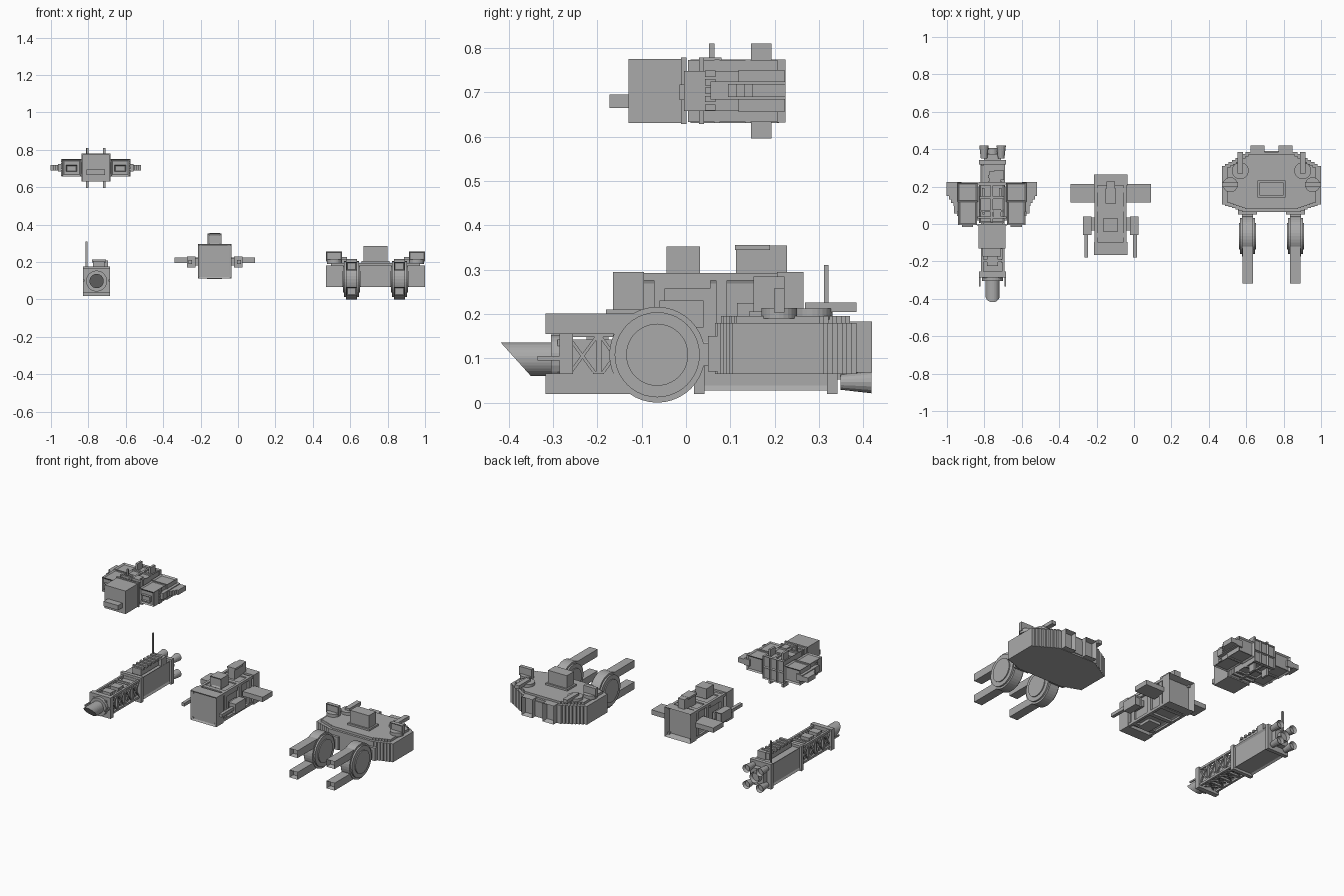
import bpy, bmesh
from math import pi, sin, cos
from mathutils import Vector, Matrix

if "Cube" in bpy.data.objects:
    bpy.data.objects.remove(bpy.data.objects["Cube"])

UNIT = 0.01  # parts are measured in hundredths
grey = bpy.data.materials.new("hull_grey")
grey.use_nodes = True
grey.diffuse_color = (0.4, 0.4, 0.4, 1)
grey.node_tree.nodes["Principled BSDF"].inputs["Base Color"].default_value = (0.4, 0.4, 0.4, 1)

FRONT, BACK = Vector((0, -1, 0)), Vector((0, 1, 0))
UP, DOWN = Vector((0, 0, 1)), Vector((0, 0, -1))
OUT = Vector((1, 0, 0))


class Ship:
    """Places named parts around a ship's own centre line."""

    def __init__(self, prefix, centre):
        self.prefix, self.centre = prefix, centre

    def finish(self, name, bm):
        bmesh.ops.recalc_face_normals(bm, faces=bm.faces)
        bm.transform(Matrix.Scale(UNIT, 4) @ Matrix.Translation((self.centre, 0, 0)))
        mesh = bpy.data.meshes.new(name)
        bm.to_mesh(mesh)
        bm.free()
        mesh.materials.append(grey)
        obj = bpy.data.objects.new(f"{self.prefix}_{name}", mesh)
        bpy.context.collection.objects.link(obj)
        return obj

    def box(self, name, at, size, recess=(), border=1, depth=1):
        """Box, with sunken panels on the faces looking along recess."""
        bm = bmesh.new()
        bmesh.ops.create_cube(bm, size=1)
        bm.transform(Matrix.Translation(at) @ Matrix.Diagonal((*size, 1)))
        bm.normal_update()
        for way in recess:
            face = max(bm.faces, key=lambda f: f.normal.dot(way) + f.calc_center_median().dot(way) * UNIT)
            bmesh.ops.inset_region(bm, faces=[face], thickness=border)
            bmesh.ops.translate(bm, verts=face.verts, vec=way * -depth)
            bm.normal_update()
        return self.finish(name, bm)

    def pair(self, name, at, size, recess=(), **kw):
        for side, s in (("left", 1), ("right", -1)):
            ways = [Vector((w.x * s, w.y, w.z)) for w in recess]
            self.box(f"{side}_{name}", (at[0] * s, at[1], at[2]), size, ways, **kw)

    def tube(self, name, at, radius, length, axis="y", sides=24, tip=None, bore=0, depth=2):
        """Cylinder; positive y, x or z end may be bored out."""
        bm = bmesh.new()
        bmesh.ops.create_cone(bm, cap_ends=True, segments=sides, radius1=radius,
                              radius2=radius if tip is None else tip, depth=length)
        bm.normal_update()
        if bore:
            cap = max(bm.faces, key=lambda f: f.normal.z)
            bmesh.ops.inset_region(bm, faces=[cap], thickness=bore)
            bmesh.ops.translate(bm, verts=cap.verts, vec=(0, 0, -depth))
        turn = {"z": Matrix(), "y": Matrix.Rotation(-pi / 2, 4, "X"),
                "x": Matrix.Rotation(pi / 2, 4, "Y")}[axis]
        bm.transform(Matrix.Translation(at) @ turn)
        return self.finish(name, bm)

    def prism(self, name, outline, low, high):
        bm = bmesh.new()
        face = bm.faces.new([bm.verts.new((x, y, low)) for x, y in outline])
        top = bmesh.ops.extrude_face_region(bm, geom=[face])["geom"]
        bmesh.ops.translate(bm, vec=(0, 0, high - low),
                            verts=[v for v in top if isinstance(v, bmesh.types.BMVert)])
        return self.finish(name, bm)

    def brace(self, name, a, b, width):
        """Square strut between two points."""
        a, b = Vector(a), Vector(b)
        bm = bmesh.new()
        bmesh.ops.create_cube(bm, size=1)
        turn = (b - a).to_track_quat("Z", "X").to_matrix().to_4x4()
        bm.transform(Matrix.Translation((a + b) / 2) @ turn
                     @ Matrix.Diagonal((width, width, (b - a).length, 1)))
        return self.finish(name, bm)


# Long truss ship
s = Ship("truss_ship", -75.6)
s.box("rear_body", (0, 18, 9.7), (13, 32, 14), [UP, DOWN, OUT, -OUT], border=1.6, depth=0.7)
for y in (3, 33):
    s.box("body_collar", (0, y, 9.7), (14.4, 2.4, 15.6))
s.box("engine_block", (0, 35.5, 9.7), (9, 4, 9))
s.tube("main_engine", (0, 38, 9.7), 3.2, 5, bore=0.6)
for x in (-4.6, 4.6):
    for z in (4.6, 14.8):
        s.tube("engine_nozzle", (x, 38.4, z), 1.7, 7, tip=2.5, sides=16, bore=0.5)
s.box("roof_module", (1.2, 17, 18.5), (6, 22, 4))
for i in range(6):
    s.box("roof_fin", (1.2, 8 + i * 3.5, 20.5), (7.5, 1.6, 1.4))
s.box("roof_locker", (3.4, 26, 18.5), (5.5, 5, 4.5))
s.box("antenna", (-5.4, 31.6, 24), (1, 1, 14))
s.box("truss_core", (0, -13, 10.5), (9.5, 32, 7.5))
for x in (-5.6, 5.6):
    for z in (5.5, 15.5):
        s.box("truss_rail", (x, -12.5, z), (1.3, 31, 1.3))
for i in range(5):
    y = -27 + i * 7.3
    for z in (5.5, 15.5):
        s.box("truss_rung", (0, y, z), (12, 1.2, 1.2))
    for x in (-5.6, 5.6):
        s.box("truss_post", (x, y, 10.5), (1.2, 1.2, 10))
        if i < 4:
            s.brace("side_brace", (x, y, 5.5), (x, y + 7.3, 15.5), 0.7)
            s.brace("side_brace", (x, y, 15.5), (x, y + 7.3, 5.5), 0.7)
    if i < 4:
        s.brace("belly_brace", (-5.6, y, 5.5), (5.6, y + 7.3, 5.5), 0.7)
        s.brace("belly_brace", (5.6, y, 5.5), (-5.6, y + 7.3, 5.5), 0.7)
for y in (-12, -20):
    s.box("truss_tank", (0, y, 15), (6, 5, 2.5))
s.box("front_collar", (0, -27, 10), (14.4, 3, 13))
s.tube("nose_ring", (0, -29, 9.8), 5.6, 3)
s.pair("sensor_blade", (6.8, -30, 10), (0.8, 7, 1))
nose = s.tube("slanted_nose", (0, -33, 9.8), 3.8, 10, sides=32)
for v in nose.data.vertices:  # slope the front cap so the top reaches furthest
    if v.co.y < -0.35:
        v.co.y -= (v.co.z - 0.06) * 0.9 - 0.03

# Square gunboat
s = Ship("gunboat", -12.5)
s.box("main_hull", (0, 4, 20.3), (15, 36, 16), [OUT, -OUT, DOWN], border=2, depth=0.6)
s.box("front_block", (0, -13, 20.3), (18, 7, 18.4), [FRONT], border=1.4, depth=0.6)
s.box("rear_nozzle", (0, 23.5, 20.3), (18, 6, 18.4), [BACK], border=1.4, depth=4)
for y in (-6, 8, 18):
    s.box("hull_rib", (0, y, 20.3), (16.6, 2.5, 17.4))
for x in (-7.8, 7.8):
    for z in (12.2, 28.4):
        s.box("hull_rail", (x, 4, z), (1.6, 40, 1.6))
s.pair("hull_panel", (7.6, 0, 26.8), (1.4, 11, 2.2))
s.box("forward_turret", (0, -0.6, 32), (7.5, 7.5, 6.4), [FRONT], border=1.4, depth=0.6)
s.box("rear_tower", (0, 17, 32), (4.5, 11.5, 7))
s.box("tower_cap", (0, 15, 35), (5.6, 8, 1.2))
s.pair("wing", (14.5, 16.5, 21), (14, 10, 3))
s.pair("gun_mount", (9.6, 0, 20), (2.6, 7, 4))
s.pair("gun_pod", (12.6, -1, 20), (4.6, 10, 6), [BACK], border=0.9, depth=0.6)
s.pair("gun_barrel", (13, -11, 20), (2, 14, 2))
s.box("belly_plate", (0, -2, 11.8), (8, 10, 1.6))

# Broad twin-wheel carrier
s = Ship("carrier", 73.5)


def stairs(a, b, n=7):
    """Stepped line from a to b."""
    points = []
    for i in range(n):
        x = a[0] + (b[0] - a[0]) * (i + 1) / n
        y = a[1] + (b[1] - a[1]) * i / n
        points += [(x, y), (x, y + (b[1] - a[1]) / n)]
    return [a] + points


half = stairs((14, 6.5), (26.5, 11)) + stairs((26.5, 31), (14, 38.5))
hull = half + [(-x, y) for x, y in reversed(half)]
s.prism("hull", hull, 6.5, 18)
s.prism("deck", [(x * 0.9, 2 + y * 0.91) for x, y in hull], 18, 19.5)
s.box("bridge", (0, 18.7, 23.5), (13, 7, 10))
s.box("bridge_foot", (0, 18.7, 19.8), (15, 9, 1.6))
s.pair("rear_exhaust", (7.4, 38, 12.5), (7.5, 8, 11.5), [BACK], border=1.2, depth=3)
s.box("rear_block", (0, 37, 12), (8, 4, 9))
for side in (-1, 1):
    # Deck turrets
    s.tube("dish_base", (side * 22, 21, 20.2), 4, 2.4, axis="z")
    s.box("dish_plate", (side * 22.2, 21, 23), (8.6, 2.4, 5.4), [FRONT], border=0.8, depth=0.5)
    s.tube("gun_base", (side * 16.7, 28.5, 20), 4.5, 2.4, axis="z")
    s.box("deck_gun", (side * 16.7, 32.7, 21.5), (3, 11.6, 2.2))
    # Wheels with stepped rims
    x = side * 12.8
    for name, radius, width in (("rim", 10.8, 6), ("disc", 9.6, 8), ("hub", 7, 9.2)):
        s.tube("wheel_" + name, (x, -6.5, 10.8), radius, width, axis="x", sides=40)
    s.box("wheel_arm", (x, 4, 10.8), (6, 14, 5))
    s.box("arm_socket", (x, 7, 11), (10, 4, 8))
    for z in (4.3, 17.8):
        s.box("cannon", (x, -18.5, z), (5.6, 26.5, 4.6), [FRONT], border=0.8, depth=3)

# High-flying freighter
s = Ship("freighter", -76)
s.box("front_hold", (0, -6.5, 70.3), (14.4, 13, 14.4))
s.box("chin_nose", (0, -13, 68), (10, 8.5, 3))
for y in (-0.5, 3.5):
    s.box("hull_ring", (0, y, 70.4), (15.4, 1.2, 15))
s.box("rear_hold", (0, 11, 70.3), (13.6, 21, 14), [UP, DOWN], border=1.2, depth=0.8)
for y in (7, 14):
    for z in (63.5, 77):
        s.box("hold_beam", (0, y, z), (13, 1.2, 0.9))
for z in (63.5, 77):
    s.box("hold_spine", (0, 11, z), (1.2, 20, 0.9))
for x in (-4.8, 0, 4.8):
    for z in (66.8, 73.9):
        s.box("rear_window", (x, 21.5, z), (4.8, 2, 7.1), [BACK], border=0.7, depth=1.2)
s.pair("side_pod", (13, 6, 70.3), (10, 13, 9), [FRONT, UP, DOWN], border=1.2, depth=0.6)
s.pair("pod_nozzle", (13, 0, 70), (6, 3, 3.5), [FRONT], border=0.7, depth=0.5)
s.pair("pod_rear", (13, 17, 70.3), (11, 10.4, 9.4), [BACK, UP, DOWN], border=1.2, depth=0.8)
s.pair("pod_joint", (7.6, 11, 70.3), (2, 18, 6))
s.pair("wing_root", (18.2, 14, 70.4), (4, 17, 4))
for i in range(4):
    s.pair("wing_step", (19.5 + i * 1.2, 16 + i * 0.9, 70.4), (2.1, 13 - i * 1.8, 3))
s.pair("wing_tip", (21, 19, 70.4), (6, 7, 3))
for i in range(5):
    s.pair("pod_vent", (18.2, 5.5, 66.6 + i * 1.9), (0.8, 2.4, 1.4))
for z in (61.8, 78.8):
    s.pair("stub_fin", (4.5, 17, z), (1.4, 4.6, 4.4))
s.box("mast", (-4.5, 5.8, 79), (1, 1.2, 4))
s.box("top_hatch", (3, 6, 77.4), (4, 4, 1))
